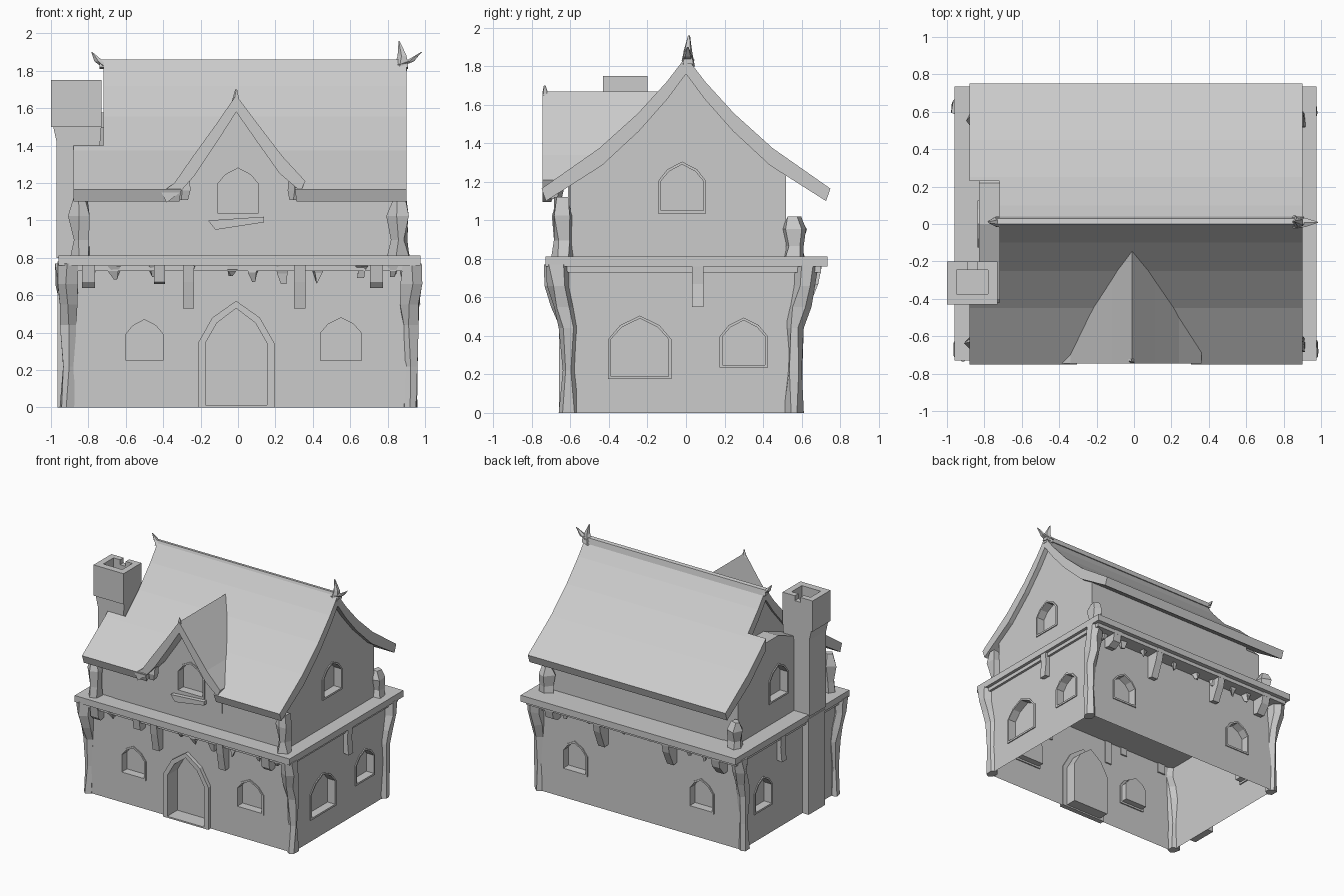
import bpy, bmesh, math, random

if "Cube" in bpy.data.objects:
    bpy.data.objects.remove(bpy.data.objects["Cube"])
random.seed(4)


def make(name, verts, faces):
    me = bpy.data.meshes.new(name)
    me.from_pydata(verts, [], faces)
    bm = bmesh.new()
    bm.from_mesh(me)
    bmesh.ops.recalc_face_normals(bm, faces=bm.faces)
    bm.to_mesh(me)
    bm.free()
    ob = bpy.data.objects.new(name, me)
    bpy.context.collection.objects.link(ob)
    return ob


def place(axis, p, d):
    return {'x': (d, p[0], p[1]), 'y': (p[0], d, p[1]), 'z': (p[0], p[1], d)}[axis]


def prism(name, axis, pts, d0, d1):
    n = len(pts)
    v = [place(axis, p, d) for d in (d0, d1) for p in pts]
    f = [list(range(n)), list(range(n, 2 * n))]
    f += [[i, (i + 1) % n, n + (i + 1) % n, n + i] for i in range(n)]
    return make(name, v, f)


def box(name, x0, x1, y0, y1, z0, z1):
    return prism(name, 'z', [(x0, y0), (x1, y0), (x1, y1), (x0, y1)], z0, z1)


def boolean(ob, other, op='DIFFERENCE'):
    m = ob.modifiers.new('cut', 'BOOLEAN')
    m.operation, m.object, m.solver = op, other, 'EXACT'
    bpy.context.view_layer.objects.active = ob
    bpy.ops.object.modifier_apply(modifier=m.name)
    bpy.data.objects.remove(other)


def arch(c, w, z0, z1, grow=0.0):
    h, r = z1 - z0, w / 2 + grow
    b, t = z0 - grow, z1 + grow
    return [(c - r, b), (c + r, b), (c + r, z0 + h * .64), (c + r * .62, z0 + h * .85 + grow * .7),
            (c, t), (c - r * .62, z0 + h * .85 + grow * .7), (c - r, z0 + h * .64)]


def opening(wall, name, axis, face, s, c, w, z0, z1, depth=.06, rim=.015, out=.008):
    """Recess a pointed opening and put a slim frame around it."""
    boolean(wall, prism('cutter', axis, arch(c, w, z0, z1), face + s * .1, face - s * depth))
    loops = [(arch(c, w, z0, z1, rim), -.01), (arch(c, w, z0, z1, rim), out),
             (arch(c, w, z0, z1), out), (arch(c, w, z0, z1), -.01)]
    v = [place(axis, (p[0], max(p[1], 0)), face + s * d) for l, d in loops for p in l]
    f = [[k * 7 + i, k * 7 + (i + 1) % 7, ((k + 1) % 4) * 7 + (i + 1) % 7, ((k + 1) % 4) * 7 + i]
         for k in range(4) for i in range(7)]
    make(name + '_frame', v, f)


def column(name, path, sides=5, jit=.012):
    """Rough column through (x, y, z, radius) stations."""
    v, f = [], []
    for x, y, z, r in path:
        for i in range(sides):
            a = math.tau * (i + .5) / sides
            j = [random.uniform(-jit, jit) for _ in range(2)]
            v.append((x + r * math.cos(a) + j[0], y + r * math.sin(a) + j[1], z))
    for k in range(len(path) - 1):
        f += [[k * sides + i, k * sides + (i + 1) % sides, (k + 1) * sides + (i + 1) % sides,
               (k + 1) * sides + i] for i in range(sides)]
    f += [list(range(sides)), list(range(len(v) - sides, len(v)))]
    return make(name, v, f)


# Ground floor shell, open underneath
X0, X1, Y0, Y1 = -.91, .93, -.63, .585
ground = box('ground_floor_walls', X0, X1, Y0, Y1, 0, .77)
opening(ground, 'front_window_left', 'y', Y0, -1, -.5, .2, .25, .47)
opening(ground, 'front_window_right', 'y', Y0, -1, .55, .22, .25, .48)
opening(ground, 'door', 'y', Y0, -1, -.01, .33, .012, .53, depth=.1, rim=.04, out=.03)
opening(ground, 'back_window_left', 'y', Y1, 1, -.55, .2, .24, .47)
opening(ground, 'back_window_right', 'y', Y1, 1, .59, .2, .24, .47)
opening(ground, 'right_window_front', 'x', X1, 1, -.24, .3, .19, .49)
opening(ground, 'right_window_back', 'x', X1, 1, .3, .22, .25, .48)
opening(ground, 'left_window_back', 'x', X0, -1, .31, .2, .24, .48)
bm = bmesh.new()
bm.from_mesh(ground.data)
bmesh.ops.delete(bm, geom=[f for f in bm.faces if max(v.co.z for v in f.verts) < .001], context='FACES')
bm.to_mesh(ground.data)
bm.free()

# Jetty slab between the storeys
box('jetty_slab', -.96, .975, -.73, .735, .76, .812)
box('jetty_trim', -.94, .95, -.7, .7, .73, .761)

# Upper storey with gables, left extension and dormer front
upper = prism('upper_walls', 'x', [(-.6, .8), (.52, .8), (.52, 1.24), (.24, 1.5), (0, 1.8),
                                   (-.24, 1.5), (-.6, 1.19)], -.7, .86)
boolean(upper, prism('ext', 'x', [(-.595, .801), (.515, .801), (.515, 1.21), (.22, 1.5), (0, 1.5),
                                  (-.4, 1.34), (-.595, 1.15)], -.83, -.6), 'UNION')
boolean(upper, prism('dorm', 'y', [(-.28, .95), (.28, .95), (.28, 1.21), (0, 1.6), (-.28, 1.21)],
                     -.605, -.3), 'UNION')
opening(upper, 'dormer_window', 'y', -.605, -1, 0, .22, 1.04, 1.28)
opening(upper, 'right_gable_window', 'x', .86, 1, -.02, .22, 1.05, 1.29)
opening(upper, 'left_gable_window', 'x', -.83, -1, 0, .22, 1.0, 1.26)
prism('dormer_sill', 'y', [(-.12, .95), (.14, .99), (.14, 1.02), (-.16, 1.0)], -.64, -.6)

# Main roof, concave slopes
slope = [(0, 1.85), (.1, 1.72), (.25, 1.555), (.45, 1.375), (.75, 1.165)]
top = [(-y, z) for y, z in slope[::-1]] + slope[1:]
under = [(y * .97, z - (.065 if abs(y) > .7 else .09)) for y, z in top[::-1]]
roof = prism('main_roof', 'x', top + under, -.88, .9)
boolean(roof, box('notch', -2, -.72, -.42, .23, 1, 3))
boolean(roof, prism('gap', 'y', [(-.33, .9), (.33, .9), (.3, 1.23), (0, 1.63), (-.3, 1.23)], -1, -.08))


def roof_y(z):
    for (ya, za), (yb, zb) in zip(slope, slope[1:]):
        if z >= zb:
            return -(ya + (yb - ya) * (za - z) / (za - zb))
    return -.72


# Dormer roof running back into the main slope
dorm = [(-.41, 1.15), (-.34, 1.2), (-.25, 1.33), (-.12, 1.51), (-.01, 1.67),
        (.11, 1.51), (.24, 1.34), (.36, 1.21)]
loop = dorm + [(x * .93, z - (.09 if abs(x) < .3 else .055)) for x, z in dorm[::-1]]
n = len(loop)
back = [max(roof_y(z), -.72) + .02 for x, z in dorm]
back += back[::-1]
make('dormer_roof', [(x, -.745, z) for x, z in loop] + [(p[0], y, p[1]) for p, y in zip(loop, back)],
     [list(range(n))] + [[i, (i + 1) % n, n + (i + 1) % n, n + i] for i in range(n)])

# Ridge cap and horned finials
prism('ridge_cap', 'x', [(-.015, 1.82), (.04, 1.81), (.03, 1.855), (0, 1.86)], -.74, .91)
for name, p in {
    'finial_right_upright': [(.87, .01, 1.8, .04), (.88, .01, 1.88, .025), (.86, .015, 1.96, .004)],
    'finial_right_horn': [(.86, .01, 1.83, .035), (.92, .01, 1.85, .025), (.98, .01, 1.9, .004)],
    'finial_left_horn': [(-.7, .01, 1.82, .03), (-.74, .01, 1.85, .025), (-.78, .01, 1.9, .004)],
    'dormer_finial': [(-.01, -.71, 1.6, .03), (-.01, -.73, 1.66, .015), (-.01, -.735, 1.7, .003)],
}.items():
    column(name, p, 5, .003)

# Chimney with hollow, notched cap
box('chimney_base', -.965, -.908, -.41, -.2, 0, .78)
box('chimney_stack', -.97, -.755, -.415, -.205, .8, 1.55)
prism('chimney_flare', 'y', [(-.97, 1.42), (-.74, 1.38), (-.73, 1.51), (-.99, 1.51)], -.42, -.2)
cap = box('chimney_cap', -1, -.73, -.43, -.2, 1.5, 1.75)
boolean(cap, box('hole', -.95, -.78, -.375, -.245, 1.6, 2))
boolean(cap, box('slot', -.89, -.84, -.3, 1, 1.71, 2))

# Corner posts flaring out under the jetty, short posts above
for sx, cx in ((-1, -.91), (1, .92)):
    for sy, cy in ((-1, -.61), (1, .56)):
        st = [(0, 0, .045), (.22, 0, .038), (.44, 0, .045), (.55, .02, .055), (.66, .04, .06), (.77, .045, .062)]
        column('corner_post', [(cx + sx * o * .15, cy + sy * o * 1.4, z, r) for z, o, r in st], 6, .009)
        ux, uy, h = (-.84 if sx < 0 else .86), (-.64 if sy < 0 else .56), (.32 if sy < 0 else .22)
        column('upper_post', [(ux, uy, .8, .06), (ux, uy, .8 + h * .3, .045), (ux, uy, .8 + h * .7, .06),
                              (ux, uy, .8 + h, .035)], 5, .012)


def bracket(axis, face, s, c, w, z0, out=.085):
    """Wedge bracket on a wall, side profile extruded along the wall."""
    pts = [(face - s * .01, .76), (face + s * out, .76), (face + s * out * .85, .67),
           (face + s * .045, z0), (face - s * .01, z0 + .01)]
    return prism('bracket', axis, pts, c - w / 2, c + w / 2)


for c, w, z in ((-.265, .06, .53), (.33, .06, .53), (-.42, .06, .66), (.74, .07, .64), (-.8, .07, .64)):
    bracket('x', Y0, -1, c, w, z)
for c, w, z in ((-.3, .06, .55), (.32, .06, .53), (.75, .07, .64), (-.75, .07, .6)):
    bracket('x', Y1, 1, c, w, z, .12)
bracket('y', X1, 1, .06, .06, .55, .04)
bracket('y', X0, -1, .1, .06, .55, .04)

# Eave stubs below the dormer feet
for x in (-.29, .31):
    column('dormer_foot', [(x, -.68, 1.11, .03), (x, -.68, 1.16, .045), (x, -.68, 1.22, .04)], 5, .008)

# Broken rubble hanging under the jetty edges
for face, s in ((Y0, -1), (Y1, 1)):
    for i in range(10):
        x, d = -.8 + i * .18 + random.uniform(-.05, .05), random.uniform(.03, .08)
        y = face + s * .04
        column('rubble', [(x, y, .735 - d, .012), (x, y, .755 - d * .5, .03), (x, y, .757, .045)], 4, .012)
